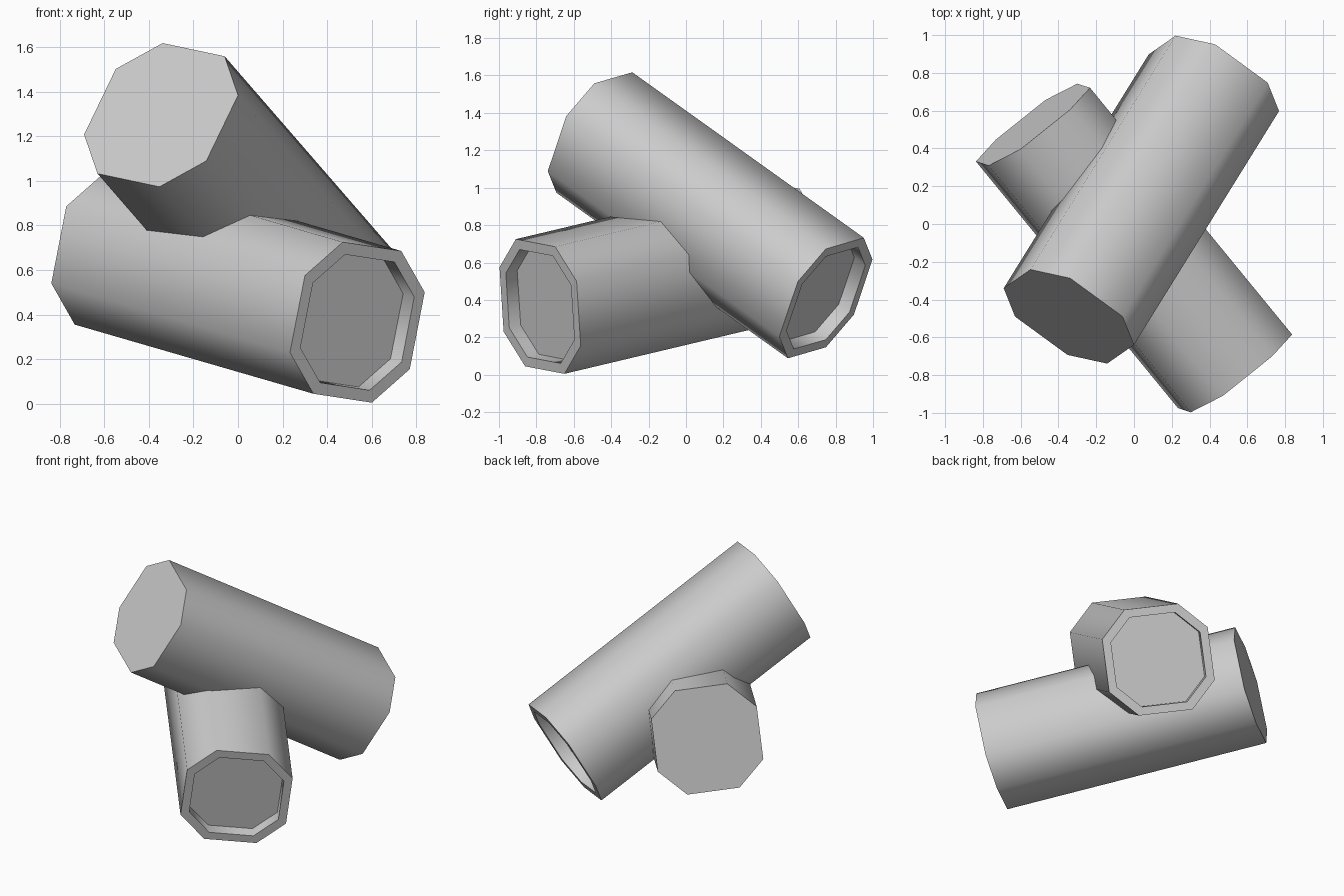
import bpy, bmesh, math
from mathutils import Vector

if "Cube" in bpy.data.objects:
    bpy.data.objects.remove(bpy.data.objects["Cube"])


def log(name, open_end, axis, half):
    """Eight-sided log; open_end has a shallow recess, the far end is flat."""
    c, d = Vector(open_end), Vector(axis)
    prof = [Vector(p) for p in half]
    prof += [-p for p in prof]
    recess = d.normalized() * 0.08
    bm = bmesh.new()
    # far end, open end, rim, recess floor
    stations = [(c + d, 1.0), (c, 1.0), (c, 0.845), (c + recess, 0.845)]
    rings = [[bm.verts.new(o + p * s) for p in prof] for o, s in stations]
    for a, b in zip(rings, rings[1:]):
        for i in range(8):
            j = (i + 1) % 8
            bm.faces.new((a[i], a[j], b[j], b[i]))
    bm.faces.new(rings[0])
    bm.faces.new(rings[-1])
    bmesh.ops.recalc_face_normals(bm, faces=bm.faces)
    me = bpy.data.meshes.new(name)
    bm.to_mesh(me)
    bm.free()
    ob = bpy.data.objects.new(name, me)
    bpy.context.collection.objects.link(ob)
    bpy.ops.object.select_all(action='DESELECT')
    ob.select_set(True)
    bpy.context.view_layer.objects.active = ob
    bpy.ops.object.shade_smooth_by_angle(angle=math.radians(60))
    return ob


# lower log, recess facing the front right
log("lower_log", (0.535, -0.78, 0.365), (-1.07, 1.306, 0.31),
    [(0.065, 0.13, -0.36), (0.235, 0.217, -0.21),
     (0.302, 0.195, 0.135), (0.197, 0.08, 0.32)])

# upper log lying across it, recess facing the back right
log("upper_log", (0.423, 0.748, 0.41), (-0.768, -1.238, 0.885),
    [(-0.345, 0.15, -0.088), (-0.285, 0.0, -0.263),
     (-0.007, -0.203, -0.322), (0.203, -0.249, -0.206)])
